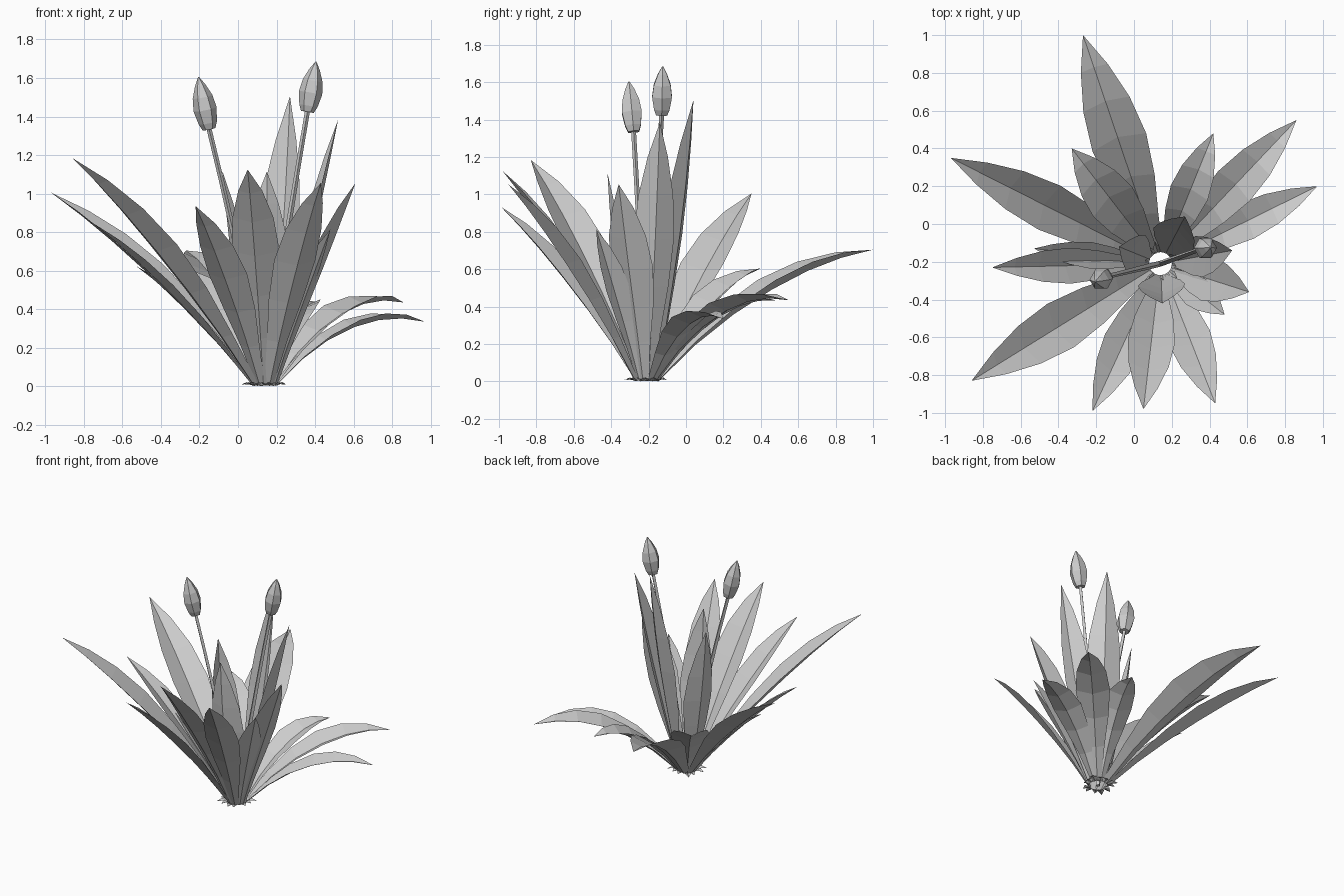
import bpy, bmesh, math, random
from mathutils import Vector

if "Cube" in bpy.data.objects:
    bpy.data.objects.remove(bpy.data.objects["Cube"], do_unlink=True)

random.seed(4)
UP = Vector((0, 0, 1))
CENTRE = Vector((0.14, -0.21, 0))

grey = bpy.data.materials.new("plain grey")
grey.use_nodes = True
grey.diffuse_color = (0.6, 0.6, 0.6, 1)
grey.node_tree.nodes["Principled BSDF"].inputs["Base Color"].default_value = (0.6, 0.6, 0.6, 1)


def finish(bm, name):
    mesh = bpy.data.meshes.new(name)
    bm.to_mesh(mesh)
    bm.free()
    mesh.materials.append(grey)
    obj = bpy.data.objects.new(name, mesh)
    bpy.context.collection.objects.link(obj)
    return obj


def bezier(a, b, c, t):
    return a * (1 - t) ** 2 + b * 2 * t * (1 - t) + c * t * t


def leaf(name, tip, width, bend, profile=((0, .22), (.17, .5), (.34, .82), (.52, 1), (.69, .86), (.85, .5))):
    """A creased blade that arches from the crown to its tip."""
    tip = Vector(tip)
    out = Vector((tip.x - CENTRE.x, tip.y - CENTRE.y, 0)).normalized()
    side = out.cross(UP)
    start = CENTRE + out * 0.06
    middle = (start + tip) / 2 + UP * bend
    bm = bmesh.new()
    rows = []
    for t, w in profile:
        p = bezier(start, middle, tip, t)
        along = ((middle - start) * (1 - t) + (tip - middle) * t).normalized()
        lift = side.cross(along) * (width * w * 0.1)
        half = side * (width * w / 2)
        rows.append([bm.verts.new(v) for v in (p - half + lift, p - lift, p + half + lift)])
    for r, s in zip(rows, rows[1:]):
        for i in range(2):
            bm.faces.new((r[i], r[i + 1], s[i + 1], s[i]))
    end = bm.verts.new(tip)
    for i in range(2):
        bm.faces.new((rows[-1][i], rows[-1][i + 1], end))
    return finish(bm, name)


def tube(name, points, radii, sides):
    """Rings of a polygon section swept through the points."""
    bm = bmesh.new()
    rings = []
    for k, (p, r) in enumerate(zip(points, radii)):
        d = (points[min(k + 1, len(points) - 1)] - points[max(k - 1, 0)]).normalized()
        u = d.cross(Vector((0, 1, 0))).normalized()
        v = d.cross(u)
        angles = [2 * math.pi * i / sides for i in range(sides)]
        rings.append([bm.verts.new(p + (u * math.cos(a) + v * math.sin(a)) * r) for a in angles])
    for a, b in zip(rings, rings[1:]):
        for i in range(sides):
            j = (i + 1) % sides
            bm.faces.new((a[i], a[j], b[j], b[i]))
    bm.faces.new(rings[0])
    bm.faces.new(rings[-1])
    bmesh.ops.recalc_face_normals(bm, faces=bm.faces)
    return finish(bm, name)


# Long leaves: tip, width, upward arch
LEAVES = {
    "back_leaf": ((-.27, 1.0, .70), .30, .30),
    "right_back_leaf": ((-.97, .35, 1.0), .26, .18),
    "right_front_leaf": ((-.86, -.83, 1.18), .27, .20),
    "right_leaf": ((-.75, -.23, .84), .19, .14),
    "front_right_leaf": ((-.22, -.99, .93), .22, .16),
    "front_leaf": ((.05, -.98, 1.12), .25, .20),
    "front_left_leaf": ((.43, -.95, 1.05), .23, .18),
    "left_front_leaf": ((.61, -.36, 1.05), .24, .10),
    "left_front_small_leaf": ((.48, -.48, .81), .17, .10),
    "left_upright_leaf": ((.52, -.14, 1.38), .22, .08),
    "back_upright_leaf": ((.27, .04, 1.50), .24, 0),
    "left_low_leaf": ((.97, .20, .33), .20, .30),
    "left_back_low_leaf": ((.86, .55, .43), .23, .34),
    "back_left_low_leaf": ((.42, .48, .43), .21, .28),
    "back_right_short_leaf": ((-.33, .40, .60), .26, .25),
    "right_small_leaf": ((-.53, -.13, .62), .14, .12),
    "front_upright_leaf": ((.15, -.42, 1.11), .25, 0),
    "right_upright_leaf": ((-.08, -.12, 1.11), .22, 0),
}
for name, (tip, width, bend) in LEAVES.items():
    leaf(name, tip, width, bend)

# Flower stalks with closed buds
BUDS = {
    "right": (Vector((-.15, -.28, 1.33)), Vector((-.205, -.305, 1.60))),
    "left": (Vector((.36, -.13, 1.42)), Vector((.405, -.125, 1.68))),
}
for name, (low, top) in BUDS.items():
    bow = (CENTRE + low) / 2 + (CENTRE - low) * 0.04 + UP * 0.08
    path = [bezier(CENTRE, bow, low, k / 5) for k in range(6)]
    tube(name + "_stalk", path, [.016, .016, .015, .014, .013, .013], 4)
    shape = ((0, .034), (.12, .048), (.38, .061), (.62, .052), (.84, .028), (1, .003))
    tube(name + "_bud", [low.lerp(top, t) for t, r in shape], [r for t, r in shape], 6)

# Small shoots around the crown
SMALL = ((0, .5), (.5, 1))
for k in range(8):
    a = 2 * math.pi * k / 8 + random.uniform(-.3, .3)
    r = random.uniform(.08, .13)
    tip = CENTRE + Vector((math.cos(a) * r, math.sin(a) * r, random.uniform(.12, .27)))
    leaf("shoot_%d" % (k + 1), tip, .035, .02, SMALL)

# Withered scraps lying on the ground
for k in range(12):
    a = 2 * math.pi * k / 12 + random.uniform(-.2, .2)
    r = random.uniform(.1, .145)
    tip = CENTRE + Vector((math.cos(a) * r, math.sin(a) * r, .004))
    leaf("ground_scrap_%d" % (k + 1), tip, .045, .02, SMALL)

# Rest the plant on the ground
bpy.context.view_layer.update()
plant = [o for o in bpy.context.collection.objects if o.type == 'MESH' and grey.name in o.data.materials]
lowest = min(v.co.z for o in plant for v in o.data.vertices)
for o in plant:
    for v in o.data.vertices:
        v.co.z -= lowest
